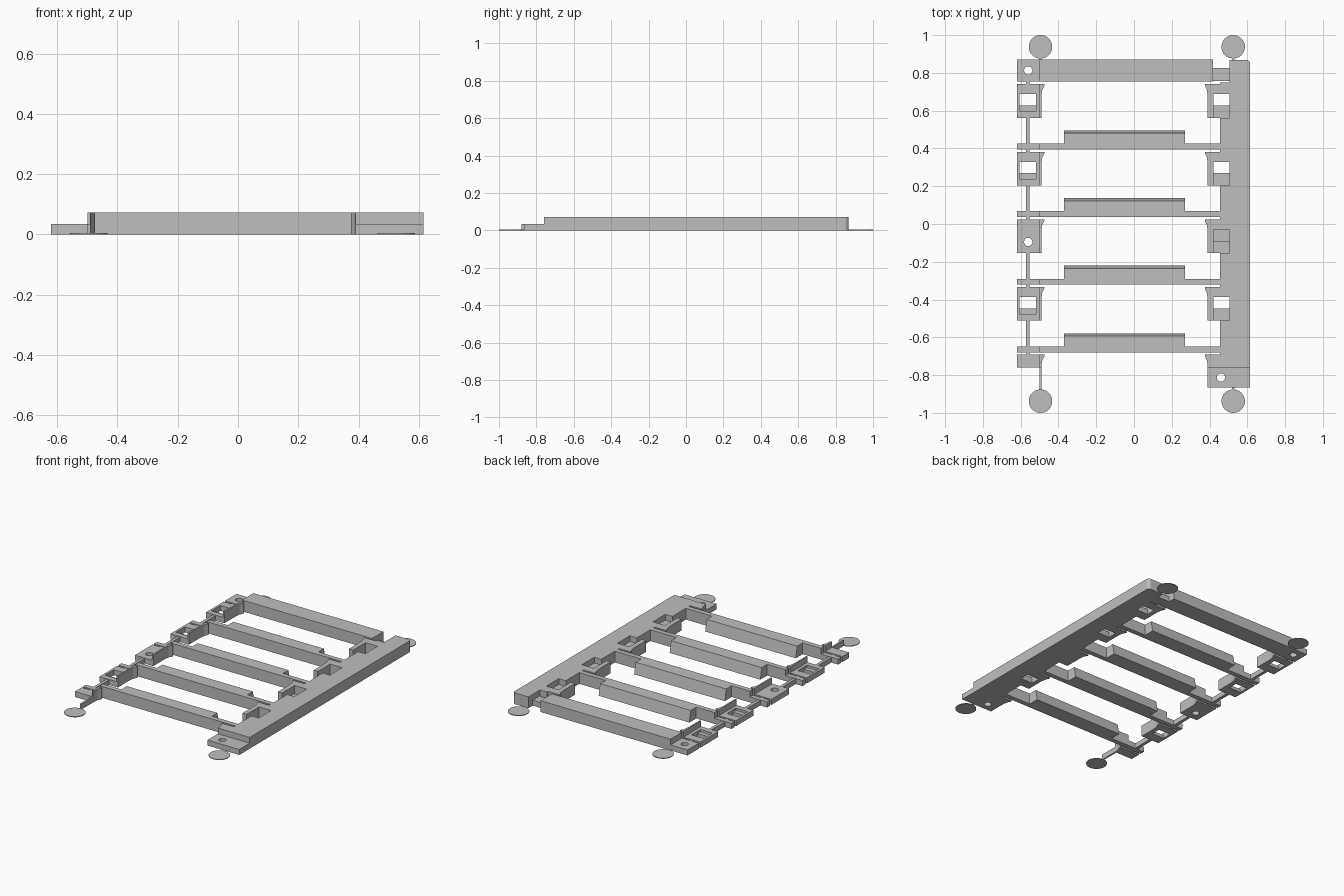
import bpy, bmesh, math

if "Cube" in bpy.data.objects:
    bpy.data.objects.remove(bpy.data.objects["Cube"], do_unlink=True)

grey = bpy.data.materials.new("plain grey")
grey.use_nodes = True
grey.diffuse_color = (0.52, 0.52, 0.52, 1)
grey.node_tree.nodes["Principled BSDF"].inputs["Base Color"].default_value = (0.52, 0.52, 0.52, 1)

HIGH, LOW = 0.072, 0.035
TOPS = [0.74 - 0.358 * i for i in range(5)]   # back edge of every clip
LENGTH = 0.178


def prism(bm, points, z0, z1, top=None):
    """Extrude an outline; top may give a different upper outline."""
    low = [bm.verts.new((x, y, z0)) for x, y in points]
    high = [bm.verts.new((x, y, z1)) for x, y in (top or points)]
    faces = [bm.faces.new(low), bm.faces.new(high)]
    n = len(points)
    for i in range(n):
        j = (i + 1) % n
        faces.append(bm.faces.new((low[i], low[j], high[j], high[i])))
    bmesh.ops.recalc_face_normals(bm, faces=faces)


def rect(x0, x1, y0, y1):
    return [(x0, y0), (x1, y0), (x1, y1), (x0, y1)]


def box(bm, x0, x1, y0, y1, z1, z0=0):
    prism(bm, rect(x0, x1, y0, y1), z0, z1)


def circle(x, y, r, n):
    return [(x + r * math.cos(2 * math.pi * i / n), y + r * math.sin(2 * math.pi * i / n)) for i in range(n)]


def finish(bm, name):
    mesh = bpy.data.meshes.new(name)
    bm.to_mesh(mesh)
    bm.free()
    mesh.materials.append(grey)
    obj = bpy.data.objects.new(name, mesh)
    bpy.context.collection.objects.link(obj)
    return obj


def drilled_plate(name, bounds, hole):
    """Low plate with a round through hole."""
    bm = bmesh.new()
    box(bm, *bounds, LOW)
    plate = finish(bm, name)
    bm = bmesh.new()
    prism(bm, circle(*hole, 0.022, 24), -0.05, 0.1)
    cutter = finish(bm, name + "_cutter")
    cutter.hide_render = True
    cutter.hide_viewport = True
    cut = plate.modifiers.new("hole", 'BOOLEAN')
    cut.operation = 'DIFFERENCE'
    cut.solver = 'EXACT'
    cut.object = cutter


def flared_wall(bm, inner, edge, side, y0, y1):
    """Upright wall whose back end flares towards the middle."""
    outline = [(inner, y0), (edge, y0)]
    for out, back in ((0, 0.06), (0.004, 0.03), (0.015, 0.008), (0.015, 0)):
        outline.append((edge + side * out, max(y0, y1 - back)))
    outline.append((inner, y1))
    if y1 - y0 > 0.06:
        prism(bm, outline, 0, HIGH)
    else:
        box(bm, min(inner, edge), max(inner, edge), y0, y1, HIGH)


# side beam with a rounded back corner
bm = bmesh.new()
arc = [(0.595 + 0.02 * math.cos(a), 0.848 + 0.02 * math.sin(a))
       for a in [i * math.pi / 12 for i in range(7)]]
prism(bm, [(0.505, -0.76), (0.615, -0.76)] + arc + [(0.505, 0.868)], 0, HIGH)
for i, t in enumerate(TOPS):
    above = 0.75 if i == 0 else TOPS[i - 1] - LENGTH
    box(bm, 0.455, 0.505, t - 0.053 if i < 4 else t, above, HIGH)
finish(bm, "side_beam")

# pocketed clips along the beam
bm = bmesh.new()
for i, t in enumerate(TOPS[:4]):
    b = t - LENGTH
    flared_wall(bm, 0.42, 0.39, -1, b, t)
    box(bm, 0.42, 0.505, t - 0.053, t, HIGH)
    box(bm, 0.42, 0.505, b, b + 0.065, LOW)
    if i == 2:
        box(bm, 0.42, 0.505, b + 0.065, b + 0.125, 0.02)
flared_wall(bm, 0.42, 0.39, -1, -0.76, TOPS[4])
box(bm, 0.42, 0.505, -0.76, TOPS[4], HIGH)
finish(bm, "beam_clips")

# low plates and upright clips on the open side
bm = bmesh.new()
for i, t in enumerate(TOPS):
    b = t - LENGTH if i < 4 else -0.76
    flared_wall(bm, -0.5, -0.49, 1, b, t)
    if i == 4:
        box(bm, -0.62, -0.5, b, t, LOW)
    elif i != 2:
        box(bm, -0.62, -0.605, b, t, LOW)
        box(bm, -0.52, -0.5, b, t, LOW)
        box(bm, -0.605, -0.52, t - 0.053, t, LOW)
        box(bm, -0.605, -0.52, b, b + 0.035, LOW)
        box(bm, -0.605, -0.52, b + 0.035, b + 0.065, 0.02)
finish(bm, "open_side_clips")
drilled_plate("middle_plate", (-0.62, -0.5, TOPS[2] - LENGTH, TOPS[2]), (-0.56, -0.095))

# thin spine linking the plates
bm = bmesh.new()
for i in range(4):
    box(bm, -0.572, -0.552, TOPS[i + 1], TOPS[i] - LENGTH, 0.032)
box(bm, -0.572, -0.552, TOPS[0], 0.755, 0.032)
finish(bm, "link_spine")

# cross ties with a wide middle block and a low outer end
bm = bmesh.new()
for t in TOPS[1:]:
    y = t + 0.013
    box(bm, -0.62, -0.5, y, y + 0.031, LOW)
    box(bm, -0.5, 0.455, y, y + 0.031, HIGH)
    prism(bm, rect(-0.37, 0.27, y, y + 0.1), 0, HIGH, rect(-0.37, 0.27, y, y + 0.086))
finish(bm, "cross_ties")

# back bar and its stepped joint to the beam
bm = bmesh.new()
box(bm, -0.5, 0.418, 0.755, 0.87, HIGH)
box(bm, 0.418, 0.505, 0.757, 0.825, LOW)
finish(bm, "back_bar")
drilled_plate("back_plate", (-0.62, -0.5, 0.755, 0.87), (-0.56, 0.813))
drilled_plate("front_plate", (0.39, 0.615, -0.865, -0.76), (0.46, -0.813))

# thin corner discs and their links
bm = bmesh.new()
for x in (-0.495, 0.525):
    for y in (0.938, -0.938):
        prism(bm, circle(x, y, 0.062, 40), 0, 0.004)
    box(bm, x - 0.006, x + 0.006, 0.86, 0.885, 0.004)
box(bm, 0.519, 0.531, -0.885, -0.86, 0.004)
box(bm, -0.5, -0.49, -0.88, -0.76, LOW)
finish(bm, "corner_discs")
